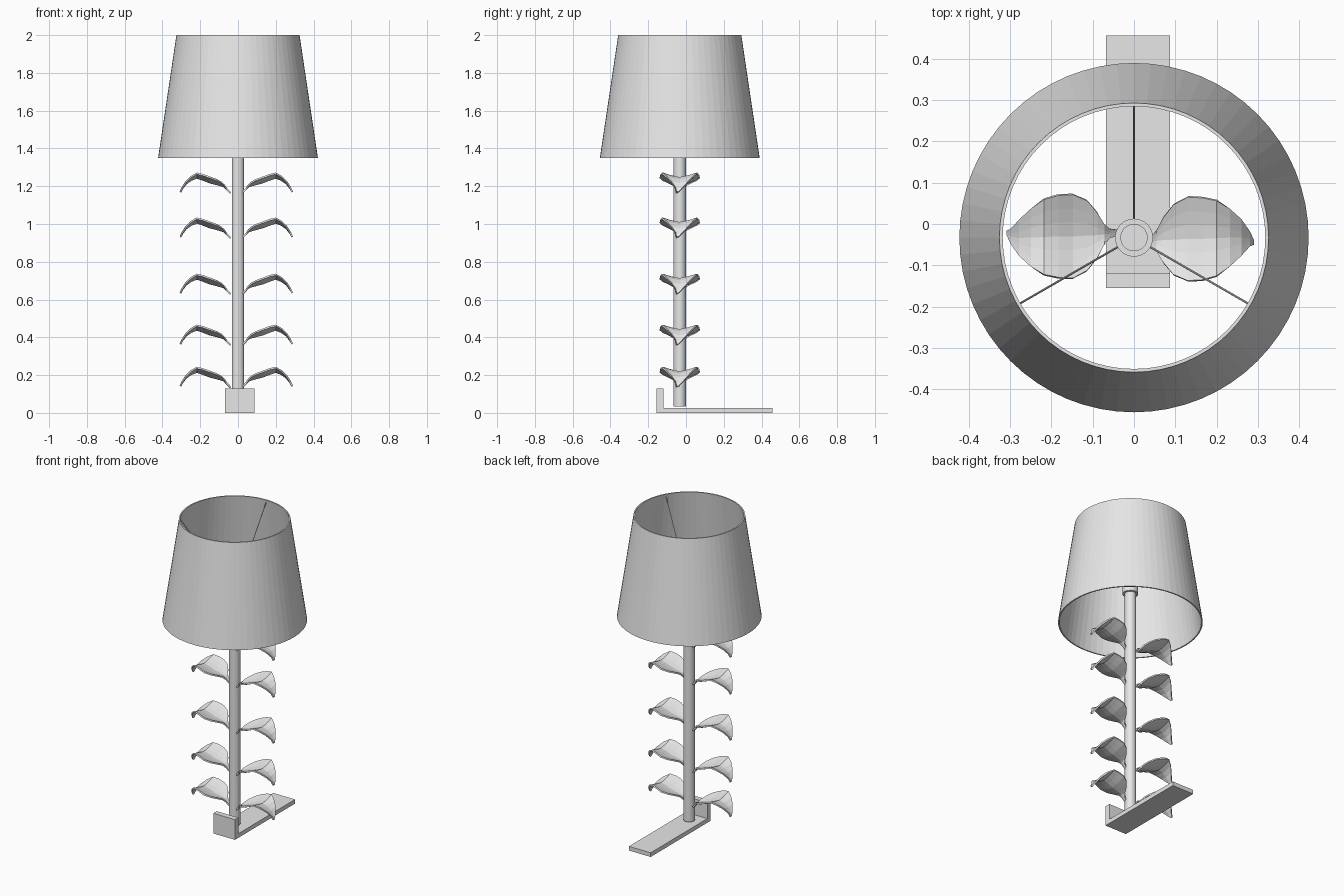
import bpy, bmesh, math
from mathutils import Vector, Matrix

if "Cube" in bpy.data.objects:
    bpy.data.objects.remove(bpy.data.objects["Cube"])

AXIS_Y = -0.033          # lamp axis
grey = bpy.data.materials.new("light_grey")
grey.diffuse_color = (0.8, 0.8, 0.8, 1)
grey.use_nodes = True
grey.node_tree.nodes["Principled BSDF"].inputs["Base Color"].default_value = grey.diffuse_color


def finish(name, bm):
    bmesh.ops.recalc_face_normals(bm, faces=bm.faces)
    me = bpy.data.meshes.new(name)
    bm.to_mesh(me)
    bm.free()
    ob = bpy.data.objects.new(name, me)
    me.materials.append(grey)
    bpy.context.collection.objects.link(ob)
    return ob


def box(name, lo, hi):
    bm = bmesh.new()
    bmesh.ops.create_cube(bm, size=1)
    for v in bm.verts:
        v.co = [(a + b) / 2 + c * (b - a) for a, b, c in zip(lo, hi, v.co)]
    return finish(name, bm)


def rod(name, a, b, r, sides):
    a, b = Vector(a), Vector(b)
    d = b - a
    m = Matrix.Translation((a + b) / 2) @ d.to_track_quat('Z', 'Y').to_matrix().to_4x4()
    bm = bmesh.new()
    bmesh.ops.create_cone(bm, cap_ends=True, segments=sides, radius1=r, radius2=r,
                          depth=d.length, matrix=m)
    return finish(name, bm)


def lathe(name, profile, sides):
    """Revolve a closed (radius, z) profile around the lamp axis."""
    bm = bmesh.new()
    rings = []
    for i in range(sides):
        t = 2 * math.pi * i / sides
        rings.append([bm.verts.new((r * math.cos(t), AXIS_Y + r * math.sin(t), z))
                      for r, z in profile])
    n = len(profile)
    for i in range(sides):
        p, q = rings[i], rings[(i + 1) % sides]
        for j in range(n):
            k = (j + 1) % n
            bm.faces.new((p[j], q[j], q[k], p[k]))
    return finish(name, bm)


# L-shaped foot
box("foot_plate", (-0.068, -0.155, 0), (0.087, 0.457, 0.027))
box("foot_upright", (-0.068, -0.155, 0.027), (0.087, -0.12, 0.13))

# Stem and socket collar
rod("stem", (0, AXIS_Y, 0.035), (0, AXIS_Y, 1.62), 0.033, 32)
rod("socket_collar", (0, AXIS_Y, 1.54), (0, AXIS_Y, 1.6), 0.046, 32)

# Open tapered shade
lathe("lamp_shade", [(0.423, 1.35), (0.326, 2.0), (0.318, 2.0), (0.415, 1.35)], 64)

# Three sloping wires holding the shade
for k in range(3):
    t = math.radians(90 + 120 * k)
    c, s = math.cos(t), math.sin(t)
    rod(f"shade_wire_{k + 1}", (0.04 * c, AXIS_Y + 0.04 * s, 1.58),
        (0.32 * c, AXIS_Y + 0.32 * s, 1.985), 0.0025, 8)

# Leaf stations: x, y of both edges, edge height below peak, fold depth
LEAF = [(0.018, -0.052, -0.038, -0.106, 0.0), (0.040, -0.054, -0.032, -0.082, 0.002),
        (0.054, -0.066, -0.016, -0.062, 0.008), (0.070, -0.092, 0.014, -0.048, 0.016),
        (0.095, -0.122, 0.046, -0.034, 0.023), (0.130, -0.137, 0.065, -0.021, 0.027),
        (0.165, -0.135, 0.063, -0.008, 0.026), (0.200, -0.125, 0.056, 0.0, 0.023),
        (0.232, -0.103, 0.037, -0.018, 0.017), (0.260, -0.077, 0.012, -0.045, 0.010),
        (0.281, -0.054, -0.018, -0.078, 0.004), (0.291, -0.050, -0.040, -0.101, 0.0)]


def leaf(name, peak, turned):
    bm = bmesh.new()
    rows = []
    for x, lo, hi, dz, fold in LEAF:
        row = []
        for j in range(7):
            u = j / 3 - 1
            y = (lo + hi) / 2 + u * (hi - lo) / 2
            z = peak + dz - fold * (1 - abs(u) ** 1.4)
            row.append(bm.verts.new((-0.018 - x, 2 * AXIS_Y - y, z) if turned else (x, y, z)))
        rows.append(row)
    for p, q in zip(rows, rows[1:]):
        for j in range(6):
            bm.faces.new((p[j], q[j], q[j + 1], p[j + 1]))
    ob = finish(name, bm)
    mod = ob.modifiers.new("thickness", 'SOLIDIFY')
    mod.thickness = 0.009
    mod.offset = -1 if ob.data.polygons[0].normal.z > 0 else 1


# Five pairs of leaves, the left one turned half round
for i, peak in enumerate((0.244, 0.467, 0.737, 1.034, 1.272)):
    leaf(f"leaf_right_{i + 1}", peak, False)
    leaf(f"leaf_left_{i + 1}", peak, True)
